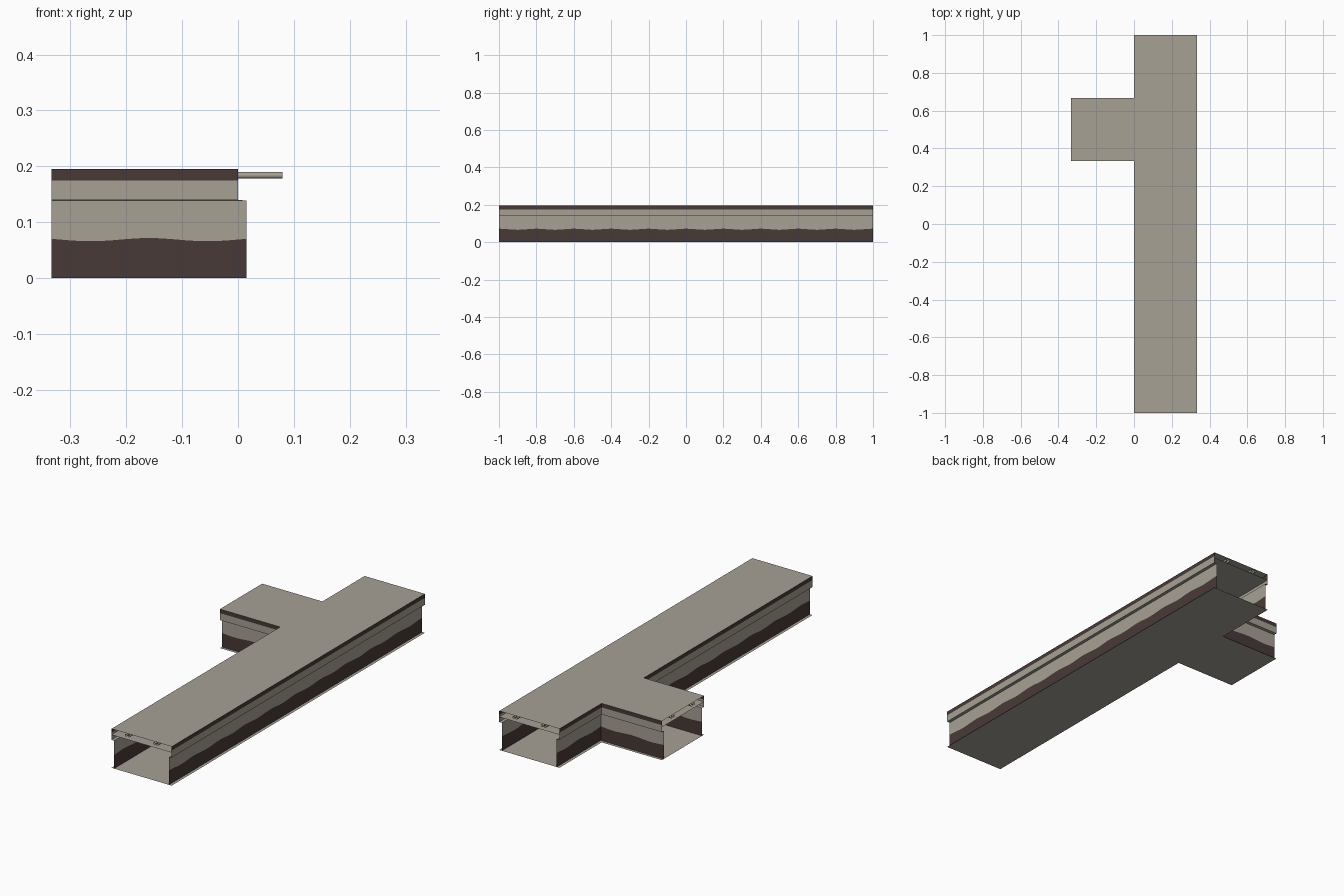
import bpy, bmesh, math
from mathutils import Vector

if "Cube" in bpy.data.objects:
    bpy.data.objects.remove(bpy.data.objects["Cube"])

W = 1 / 3          # corridor width
H = 0.195          # total height
MID = 0.165        # suspended ceiling height
INSET = 0.015      # lower wall recess


def material(name, rgb):
    m = bpy.data.materials.new(name)
    m.diffuse_color = (*rgb, 1)
    m.use_nodes = True
    m.node_tree.nodes["Principled BSDF"].inputs["Base Color"].default_value = m.diffuse_color
    return m


STONE = material("warm grey", (0.385, 0.355, 0.300))
DARK = material("dark brown", (0.066, 0.042, 0.039))


def finish(name, bm):
    me = bpy.data.meshes.new(name)
    bm.to_mesh(me)
    bm.free()
    me.materials.append(STONE)
    me.materials.append(DARK)
    ob = bpy.data.objects.new(name, me)
    bpy.context.collection.objects.link(ob)
    return ob


# Flat T-shaped sheets: floor, suspended ceiling, roof
def t_sheet(name, z, up):
    bm = bmesh.new()
    outline = [(0, -1), (W, -1), (W, 1), (0, 1), (0, 2 * W), (-W, 2 * W), (-W, W), (0, W)]
    f = bm.faces.new([bm.verts.new((x, y, z)) for x, y in outline])
    if not up:
        f.normal_flip()
    return finish(name, bm)


t_sheet("floor", 0.0, True)
t_sheet("suspended_ceiling", MID, False)
t_sheet("roof", H, True)


# Walls: a stepped profile swept along a path, with wavy dark wainscot
def wall(name, path, normals):
    bm = bmesh.new()
    n_legs = len(path) - 1
    for i in range(n_legs):
        a, b = Vector(path[i]), Vector(path[i + 1])
        na = sum((Vector(n) for n in normals[max(i - 1, 0):i + 1]), Vector((0, 0)))
        nb = sum((Vector(n) for n in normals[i:i + 2]), Vector((0, 0)))
        length = (b - a).length
        steps = max(10, round(length * 40))
        cols = []
        for k in range(steps + 1):
            t = k / steps
            wave = 0.069 + 0.003 * math.cos((t - 0.5) * length * math.tau / 0.2)
            profile = [(INSET, 0), (INSET, wave), (INSET, 0.135), (INSET, 0.139),
                       (0, 0.14), (0, 0.175), (0, H)]
            cols.append([bm.verts.new((*(a + na * d).lerp(b + nb * d, t), z))
                         for d, z in profile])
        for c0, c1 in zip(cols, cols[1:]):
            for j in range(len(c0) - 1):
                f = bm.faces.new((c0[j], c1[j], c1[j + 1], c0[j + 1]))
                f.material_index = 1 if j in (0, 5) else 0
                f.normal_update()
                # outward facing
                if f.normal.xy.dot(Vector(normals[i])) > 0:
                    f.normal_flip()
    bmesh.ops.remove_doubles(bm, verts=bm.verts, dist=1e-5)
    return finish(name, bm)


wall("long_wall", [(W, -1), (W, 1)], [(-1, 0)])
wall("front_corner_wall", [(0, -1), (0, W), (-W, W)], [(1, 0), (0, 1)])
wall("back_corner_wall", [(-W, 2 * W), (0, 2 * W), (0, 1)], [(0, -1), (1, 0)])


# Open pipes running between suspended ceiling and roof
def pipe(name, p, q, r=0.006, sides=10):
    p, q = Vector(p), Vector(q)
    bm = bmesh.new()
    bmesh.ops.create_cone(bm, cap_ends=False, segments=sides, radius1=r, radius2=r,
                          depth=(q - p).length)
    rot = (q - p).to_track_quat('Z', 'Y').to_matrix()
    bmesh.ops.rotate(bm, verts=bm.verts, matrix=rot)
    bmesh.ops.translate(bm, verts=bm.verts, vec=(p + q) / 2)
    for f in bm.faces:
        f.smooth = True
    return finish(name, bm)


for n, o in enumerate((0.08, 0.096, W - 0.096, W - 0.08)):
    pipe(f"main_pipe_{n}", (o, -1, 0.184), (o, 1, 0.184))
    pipe(f"branch_pipe_{n}", (-W, W + o, 0.184), (0.08, W + o, 0.184))
